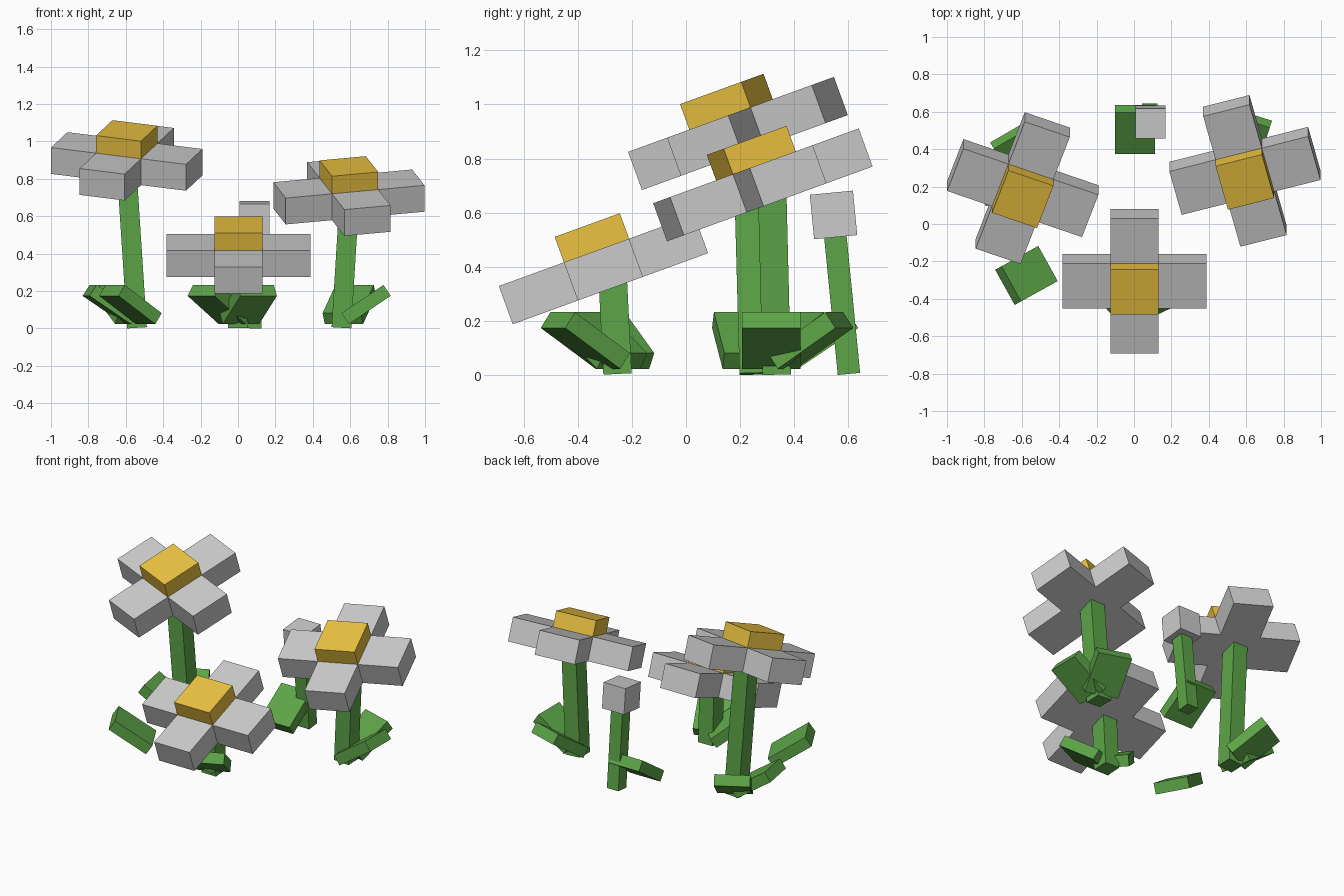
import bpy, bmesh
from math import radians
from mathutils import Matrix, Vector

if "Cube" in bpy.data.objects:
    bpy.data.objects.remove(bpy.data.objects["Cube"])


def material(name, color):
    m = bpy.data.materials.new(name)
    m.diffuse_color = (*color, 1)
    m.use_nodes = True
    m.node_tree.nodes["Principled BSDF"].inputs["Base Color"].default_value = m.diffuse_color
    return m


GREEN = material("leaf_green", (0.11, 0.38, 0.065))
YELLOW = material("pollen_yellow", (0.83, 0.54, 0.053))
WHITE = material("petal_white", (0.77, 0.78, 0.75))


def rot(angle, axis):
    return Matrix.Rotation(radians(angle), 4, axis)


def finish(name, bm, mat):
    bmesh.ops.recalc_face_normals(bm, faces=bm.faces)
    mesh = bpy.data.meshes.new(name)
    bm.to_mesh(mesh)
    bm.free()
    mesh.materials.append(mat)
    obj = bpy.data.objects.new(name, mesh)
    bpy.context.collection.objects.link(obj)


def box(name, size, matrix, mat):
    bm = bmesh.new()
    bmesh.ops.create_cube(bm, size=1, matrix=matrix @ Matrix.Diagonal((*size, 1)))
    finish(name, bm, mat)


def petals(name, matrix):
    # plus-shaped outline extruded into a slab
    a, b, h = 0.128, 0.384, 0.15
    arm = [Vector((b, -a, -h / 2)), Vector((b, a, -h / 2)), Vector((a, a, -h / 2))]
    bm = bmesh.new()
    verts = [bm.verts.new(rot(90 * k, 'Z') @ p) for k in range(4) for p in arm]
    face = bm.faces.new(verts)
    new = bmesh.ops.extrude_face_region(bm, geom=[face])["geom"]
    bmesh.ops.translate(bm, vec=(0, 0, h),
                        verts=[v for v in new if isinstance(v, bmesh.types.BMVert)])
    bm.transform(matrix)
    finish(name, bm, WHITE)


def stem(name, bottom, top, width):
    p, q = Vector(bottom), Vector(top)
    d = q - p
    turn = Vector((0, 0, 1)).rotation_difference(d).to_matrix().to_4x4()
    box(name, (width, width, d.length), Matrix.Translation((p + q) / 2) @ turn, GREEN)


def leaf(name, x, y, azimuth):
    # slab rising outward along its azimuth
    m = Matrix.Translation((x, y, 0.128)) @ rot(azimuth, 'Z') @ rot(-34, 'Y')
    box(name, (0.27, 0.215, 0.07), m, GREEN)


# Blossoms: name, head centre, spin in the head plane, stem foot
flowers = [
    ("front", (0.003, -0.305, 0.39), 0, (0.0, -0.253, 0.005)),
    ("left", (-0.595, 0.192, 0.893), -20, (-0.54, 0.25, 0.005)),
    ("right", (0.593, 0.284, 0.703), 15, (0.553, 0.335, 0.005)),
]
for name, centre, spin, foot in flowers:
    head = Matrix.Translation(centre) @ rot(20, 'X') @ rot(spin, 'Z')
    petals(name + "_petals", head)
    box(name + "_flower_centre", (0.256, 0.256, 0.1),
        head @ Matrix.Translation((0, 0, 0.125)), YELLOW)
    stem(name + "_stem", foot, head @ Vector((0, 0, -0.05)) + Vector((0, 0.018, 0)), 0.105)

# Closed bud at the back
stem("bud_stem", (0.083, 0.602, 0.005), (0.088, 0.55, 0.53), 0.083)
box("bud", (0.16, 0.16, 0.165), Matrix.Translation((0.088, 0.545, 0.592)) @ rot(5.5, 'X'), WHITE)

# Leaves
for name, x, y, az in [
    ("bud_leaf", 0.005, 0.505, 90), ("loose_leaf", -0.575, -0.275, 209),
    ("front_leaf_a", -0.10, -0.31, 222), ("front_leaf_b", 0.055, -0.372, 295),
    ("left_leaf_a", -0.61, 0.376, 120), ("left_leaf_b", -0.683, 0.225, 190),
    ("right_leaf_a", 0.685, 0.315, 0), ("right_leaf_b", 0.595, 0.46, 72),
]:
    leaf(name, x, y, az)
